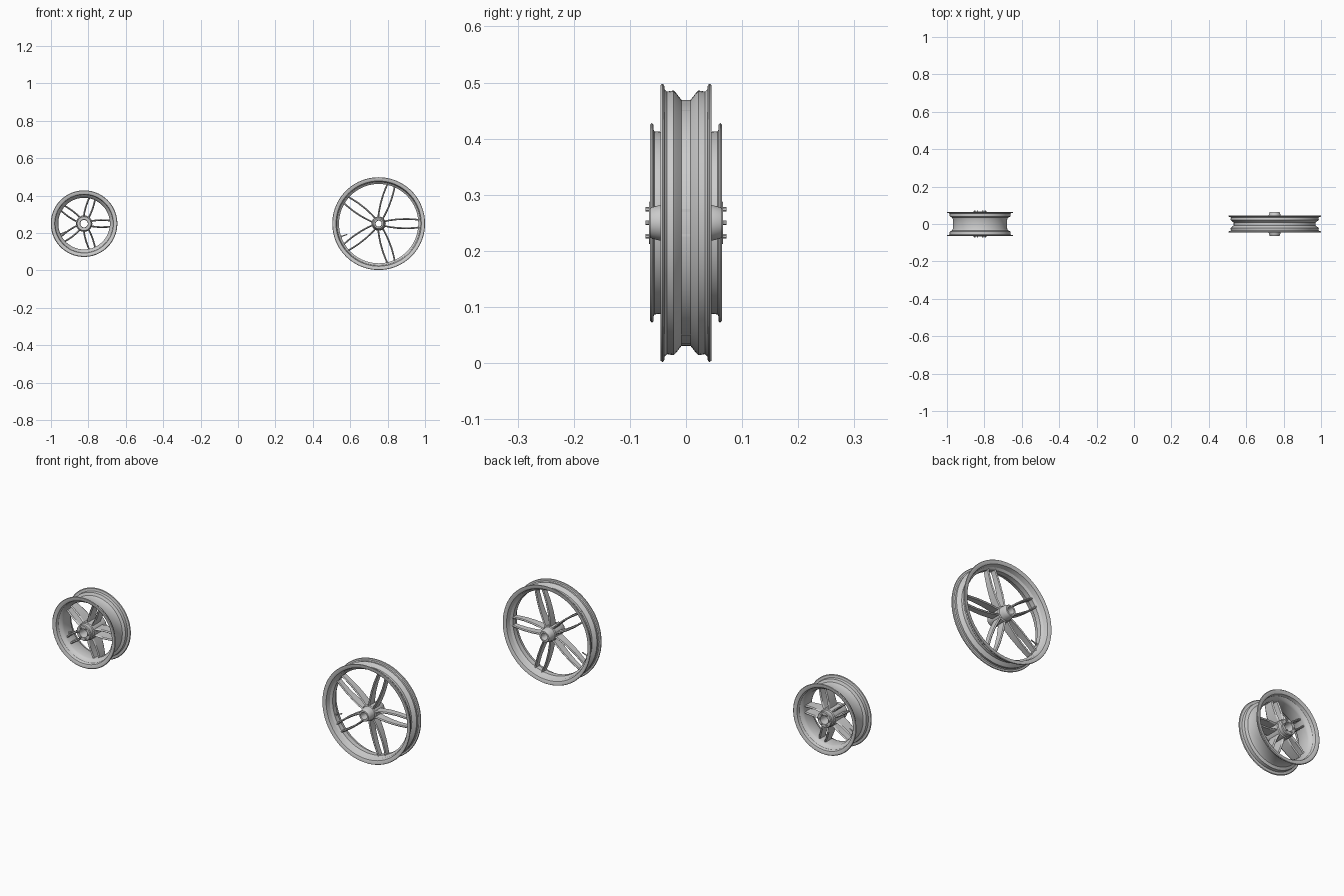
import bpy, bmesh
from math import sin, cos, pi, radians
from mathutils import Matrix, Vector

if "Cube" in bpy.data.objects:
    bpy.data.objects.remove(bpy.data.objects["Cube"], do_unlink=True)

metal = bpy.data.materials.new("grey metal")
metal.use_nodes = True
GREY = (0.6, 0.6, 0.6, 1)
metal.diffuse_color = GREY
metal.node_tree.nodes["Principled BSDF"].inputs["Base Color"].default_value = GREY


def finish(name, bm, centre):
    bmesh.ops.remove_doubles(bm, verts=bm.verts, dist=1e-5)
    bmesh.ops.recalc_face_normals(bm, faces=bm.faces)
    mesh = bpy.data.meshes.new(name)
    bm.to_mesh(mesh)
    bm.free()
    mesh.materials.append(metal)
    ob = bpy.data.objects.new(name, mesh)
    ob.location = centre
    bpy.context.collection.objects.link(ob)
    bpy.ops.object.select_all(action="DESELECT")
    ob.select_set(True)
    bpy.context.view_layer.objects.active = ob
    bpy.ops.object.shade_smooth_by_angle(angle=radians(32))
    return ob


def lathe(name, half, centre, steps=96):
    """Turn a closed (y, radius) loop, mirrored in y, about the axle."""
    loop = half + [(-y, r) for y, r in reversed(half)]
    bm = bmesh.new()
    verts = [bm.verts.new((r, y, 0)) for y, r in loop]
    edges = [bm.edges.new((v, verts[i - 1])) for i, v in enumerate(verts)]
    bmesh.ops.spin(bm, geom=verts + edges, cent=(0, 0, 0), axis=(0, 1, 0),
                   angle=2 * pi, steps=steps, use_merge=True)
    return finish(name, bm, centre)


def spokes(name, stations, thick, centre):
    """Five pairs of bowed blades; a station is (radius, offset, half depth)."""
    bm = bmesh.new()
    for k in range(5):
        turn = Matrix.Rotation(-k * 2 * pi / 5, 3, "Y")
        for side in (1, -1):
            rings = []
            for r, off, d in stations:
                t = thick / 2
                section = [(-t, -d * .8), (0, -d), (t, -d * .8),
                           (t, d * .8), (0, d), (-t, d * .8)]
                rings.append([bm.verts.new(turn @ Vector((r, y, side * off + z)))
                              for z, y in section])
            for a, b in zip(rings, rings[1:]):
                for i in range(6):
                    bm.faces.new((a[i - 1], a[i], b[i], b[i - 1]))
            bm.faces.new(rings[0])
            bm.faces.new(rings[-1])
    return finish(name, bm, centre)


def rod(bm, start, end, radius, segments=10):
    a, b = Vector(start), Vector(end)
    rot = (b - a).to_track_quat("Z", "Y").to_matrix().to_4x4()
    bmesh.ops.create_cone(bm, cap_ends=True, segments=segments, radius1=radius,
                          radius2=radius, depth=(b - a).length,
                          matrix=Matrix.Translation((a + b) / 2) @ rot)


def valve(name, outer, inner, angle, centre):
    d = Vector((cos(angle), 0, sin(angle)))
    bm = bmesh.new()
    rod(bm, d * outer, d * inner, .003)
    rod(bm, d * outer, d * (outer - .012), .005)
    finish(name, bm, centre)


# Large narrow wheel
big = (.752, 0, .25)
lathe("large_rim", [
    (.008, .219), (.018, .232), (.022, .236), (.034, .234), (.038, .238),
    (.039, .246), (.042, .248), (.045, .246), (.045, .238), (.041, .228),
    (.030, .225), (.020, .222), (.012, .212)], big)
lathe("large_hub", [
    (.022, .038), (.026, .034), (.045, .032), (.061, .028), (.064, .026),
    (.064, .018), (.055, .016)], big, 48)
spokes("large_spokes", [
    (.028, .012, .026), (.06, .018, .024), (.10, .023, .021),
    (.15, .025, .018), (.19, .023, .016), (.218, .020, .016)], .009, big)
valve("large_valve", .218, .178, radians(199), big)

# Small wide wheel
small = (-.823, 0, .25)
lathe("small_rim", [
    (.024, .145), (.034, .149), (.040, .162), (.056, .163), (.058, .167),
    (.058, .175), (.061, .178), (.064, .175), (.064, .167), (.060, .157),
    (.045, .153), (.036, .142), (.026, .138)], small)
lathe("small_hub", [
    (.040, .044), (.044, .040), (.062, .040), (.066, .037), (.066, .022),
    (.058, .020)], small, 48)
spokes("small_spokes", [
    (.034, .013, .036), (.06, .017, .034), (.09, .019, .031),
    (.12, .018, .028), (.142, .016, .026)], .009, small)
valve("small_valve", .145, .105, radians(204), small)

# Ring of hub bolts on both faces of the small wheel
bm = bmesh.new()
for k in range(6):
    a = k * pi / 3
    x, z = .028 * cos(a), .028 * sin(a)
    for s in (-1, 1):
        rod(bm, (x, s * .060, z), (x, s * .072, z), .004, 6)
finish("small_hub_bolts", bm, small)
